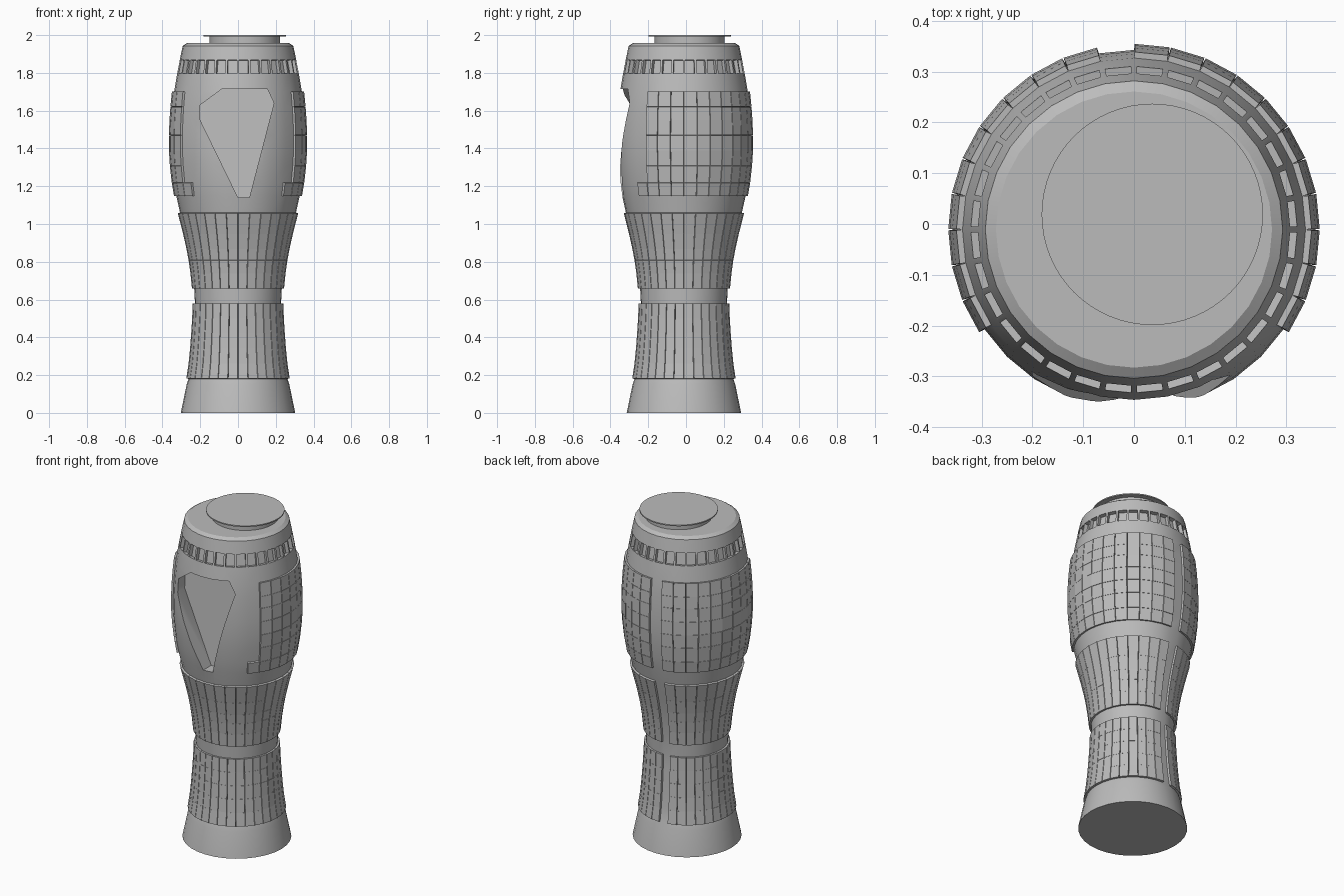
import bpy, bmesh
from math import sin, cos, radians, tau

old = bpy.data.objects.get("Cube")
if old:
    bpy.data.objects.remove(old, do_unlink=True)

SEGMENTS = 32
CENTRE_Y = -0.011

grey = bpy.data.materials.new("plain_grey")
grey.use_nodes = True
grey.diffuse_color = (0.5, 0.5, 0.5, 1)
grey.node_tree.nodes["Principled BSDF"].inputs["Base Color"].default_value = grey.diffuse_color


def make_object(name, bm):
    mesh = bpy.data.meshes.new(name)
    bm.to_mesh(mesh)
    bm.free()
    mesh.materials.append(grey)
    obj = bpy.data.objects.new(name, mesh)
    bpy.context.collection.objects.link(obj)
    return obj


def activate(obj):
    bpy.ops.object.select_all(action='DESELECT')
    obj.select_set(True)
    bpy.context.view_layer.objects.active = obj


def smooth(obj, degrees=30):
    activate(obj)
    bpy.ops.object.shade_smooth_by_angle(angle=radians(degrees))


def lathe(profile, segments, cx, cy):
    """Closed turned solid; returns the bmesh and its side faces by row."""
    bm = bmesh.new()
    rings = [[bm.verts.new((cx + r * cos(tau * i / segments),
                            cy + r * sin(tau * i / segments), z))
              for i in range(segments)] for r, z in profile]
    rows = []
    for low, high in zip(rings, rings[1:]):
        rows.append([bm.faces.new((low[i], low[(i + 1) % segments],
                                   high[(i + 1) % segments], high[i]))
                     for i in range(segments)])
    bm.faces.new(rings[0][::-1])
    bm.faces.new(rings[-1])
    return bm, rows


def raise_faces(bm, faces, margin, height):
    """Frame each face, then lift or sink its middle with upright walls."""
    bmesh.ops.inset_individual(bm, faces=faces, thickness=margin, use_even_offset=True)
    bmesh.ops.inset_individual(bm, faces=faces, thickness=0.0004, depth=height,
                               use_even_offset=True)


# Turned body: radius, height
profile = [
    (.303, 0), (.272, .15), (.262, .18), (.250, .26), (.242, .34), (.236, .42),
    (.231, .50), (.228, .58), (.232, .66), (.240, .74), (.250, .81), (.261, .87),
    (.279, .95), (.307, 1.06), (.327, 1.15), (.339, 1.22), (.349, 1.31),
    (.354, 1.39), (.354, 1.47), (.351, 1.55), (.346, 1.62), (.338, 1.70),
    (.323, 1.79), (.307, 1.875), (.293, 1.943), (.272, 1.957),
]
bm, rows = lathe(profile, SEGMENTS, 0, CENTRE_Y)

# Raised tiles in three bands, with a bare seam at the back and a bare front
tiles, windows = [], []
for (radius, z), row in zip(profile, rows):
    upper = 1.14 < z < 1.69
    lower = .17 < z < .57 or .65 < z < 1.05
    for i, face in enumerate(row):
        from_front = abs(((i + .5) / SEGMENTS * 360 - 270 + 180) % 360 - 180)
        seam = i == SEGMENTS // 4
        bare_until = 44 if z < 1.2 else 56
        if not seam and (lower or upper and from_front > bare_until):
            tiles.append(face)
        if 1.78 < z < 1.8:
            windows.append(face)
raise_faces(bm, tiles, .004, .012)
raise_faces(bm, windows, .006, -.022)
body = make_object("body", bm)

# Faceted pocket sunk into the front
outline = [(-.085, 1.715), (.155, 1.715), (.19, 1.64), (.06, 1.14),
           (0, 1.14), (-.2, 1.55), (-.2, 1.63)]
bm = bmesh.new()
front = [bm.verts.new((x, -.6, z)) for x, z in outline]
back = [bm.verts.new((x, -.26 + .07 * (z - 1.14), z)) for x, z in outline]
bm.faces.new(front)
bm.faces.new(back[::-1])
for i in range(len(outline)):
    j = (i + 1) % len(outline)
    bm.faces.new((front[i], back[i], back[j], front[j]))
bmesh.ops.recalc_face_normals(bm, faces=bm.faces[:])
cutter = make_object("pocket_cutter", bm)
cutter.hide_render = True

cut = body.modifiers.new("pocket", 'BOOLEAN')
cut.operation = 'DIFFERENCE'
cut.solver = 'EXACT'
cut.object = cutter
activate(body)
bpy.ops.object.modifier_apply(modifier=cut.name)
bpy.data.objects.remove(cutter, do_unlink=True)
smooth(body)

# Off-centre neck and thin lid on top
for name, radius, bottom, top in (("neck", .186, 1.95, 1.995), ("lid", .218, 1.993, 2.0)):
    bm, _ = lathe([(radius, bottom), (radius, top)], 64, .036, .019)
    smooth(make_object(name, bm))
